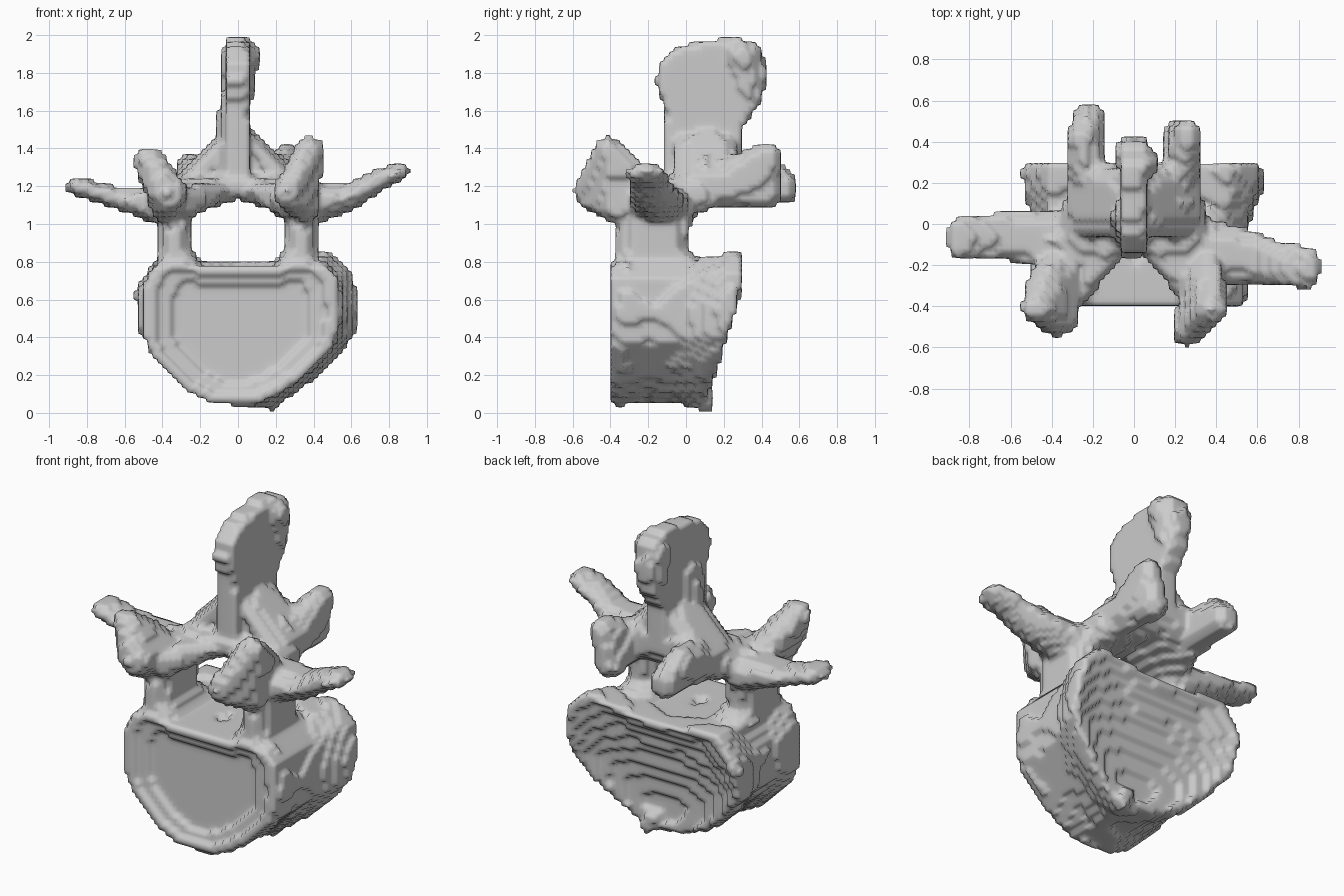
import bpy, bmesh
from mathutils import Vector

whole = bmesh.new()


def absorb(bm):
    """Add one closed part to the whole bone."""
    bmesh.ops.recalc_face_normals(bm, faces=bm.faces)
    me = bpy.data.meshes.new("part")
    bm.to_mesh(me)
    bm.free()
    whole.from_mesh(me)
    bpy.data.meshes.remove(me)


def hull(*balls):
    """Convex skin around ellipsoids (x, y, z, rx, ry, rz)."""
    ball = bmesh.new()
    bmesh.ops.create_icosphere(ball, subdivisions=2, radius=1)
    bm = bmesh.new()
    for x, y, z, rx, ry, rz in balls:
        for v in ball.verts:
            bm.verts.new((x + v.co.x * rx, y + v.co.y * ry, z + v.co.z * rz))
    ball.free()
    out = bmesh.ops.convex_hull(bm, input=bm.verts[:])
    extra = {g for g in out["geom_interior"] + out["geom_unused"]
             if isinstance(g, bmesh.types.BMVert)}
    bmesh.ops.delete(bm, geom=list(extra), context='VERTS')
    absorb(bm)


def limb(*balls):
    for a, b in zip(balls, balls[1:]):
        hull(a, b)


# Vertebral body: loft from front outline to slanted back outline, dished ends
front = [(-.44, .79), (-.2, .78), (0, .77), (.2, .78), (.46, .79), (.53, .7),
         (.54, .5), (.5, .34), (.36, .2), (.2, .09), (.08, .04), (-.12, .04),
         (-.28, .12), (-.44, .27), (-.51, .42), (-.51, .65)]
back = [(-.42, .84), (-.2, .82), (0, .8), (.2, .82), (.48, .86), (.61, .76),
        (.65, .58), (.63, .42), (.5, .25), (.34, .12), (.18, .02), (-.04, .05),
        (-.24, .13), (-.4, .27), (-.54, .45), (-.55, .65)]
# (blend front to back, outline scale, y push)
rings = [(0, .35, .055), (0, .7, .045), (0, .85, .02), (0, .95, 0), (0, 1, .015),
         (.12, 1.0, 0), (.35, .94, 0), (.6, .93, 0), (.82, .99, 0), (.95, 1, 0),
         (1, .96, 0), (1, .86, -.03), (1, .65, -.07), (1, .3, -.09)]
bm = bmesh.new()
loops = []
for t, s, dy in rings:
    loop = []
    for (fx, fz), (bx, bz) in zip(front, back):
        cx, cz = .02 + .03 * t, .46
        x = cx + (fx + (bx - fx) * t - cx) * s
        z = cz + (fz + (bz - fz) * t - cz) * s
        yb = min(.1 + .32 * z, .31)
        loop.append(bm.verts.new((x, -.405 + (yb + .405) * t + dy, z)))
    loops.append(loop)
n = len(front)
for a, b in zip(loops, loops[1:]):
    for i in range(n):
        bm.faces.new((a[i], a[(i + 1) % n], b[(i + 1) % n], b[i]))
bm.faces.new(loops[0])
bm.faces.new(loops[-1])
absorb(bm)
hull((.18, .1, .045, .04, .05, .045), (.15, .08, .12, .08, .06, .05))

# Spinous process: side outline (y, z) extruded across x, with a thick tip
side = [(-.12, 1.22), (-.11, 1.6), (-.16, 1.76), (-.135, 1.87), (-.05, 1.94),
        (.1, 1.97), (.28, 1.99), (.38, 1.95), (.43, 1.8), (.4, 1.65),
        (.3, 1.5), (.28, 1.22)]
bm = bmesh.new()
face = bm.faces.new([bm.verts.new((-.065, y, z)) for y, z in side])
ext = bmesh.ops.extrude_face_region(bm, geom=[face])["geom"]
bmesh.ops.translate(bm, vec=(.12, 0, 0),
                    verts=[g for g in ext if isinstance(g, bmesh.types.BMVert)])
absorb(bm)
hull((.02, .3, 1.89, .1, .11, .09), (-.02, .33, 1.87, .09, .09, .08),
     (0, .33, 1.66, .08, .07, .06))
hull((-.07, .0, 1.3, .04, .1, .1), (-.07, .04, 1.64, .035, .09, .06))
hull((0, .0, 1.25, .09, .12, .1), (0, .2, 1.28, .12, .11, .12),
     (0, .13, 1.46, .09, .16, .07))

for s in (-1, 1):
    # Pedicle, flared at its foot
    hull((s * .335, -.28, .8, .085, .11, .1), (s * .335, -.09, .8, .085, .1, .1),
         (s * .335, -.26, 1.08, .085, .1, .08), (s * .335, -.06, 1.08, .085, .1, .08))
    hull((s * .32, -.28, .79, .12, .12, .07), (s * .32, .0, .78, .13, .1, .07),
         (s * .34, -.2, .88, .08, .1, .08))
    # Lamina, its front web, and its flare up the spinous process
    hull((s * .32, -.15, 1.12, .07, .1, .1), (s * .27, .08, 1.16, .08, .1, .1),
         (0, -.04, 1.2, .06, .1, .07), (0, .18, 1.22, .06, .1, .08))
    hull((s * .27, -.32, 1.11, .06, .09, .09), (s * .25, -.05, 1.11, .07, .1, .08),
         (s * .06, -.05, 1.19, .05, .09, .06))
    hull((s * .25, .1, 1.22, .08, .12, .1), (s * .07, .1, 1.43, .06, .17, .06),
         (0, .18, 1.22, .06, .1, .08), (s * .2, .22, 1.24, .09, .09, .1),
         (s * .25, 0, 1.2, .07, .08, .08))

# Rear joint processes
hull((.24, .05, 1.15, .08, .1, .08), (.23, .28, 1.23, .1, .1, .14),
     (.2, .1, 1.25, .08, .1, .08))
hull((.23, .25, 1.23, .1, .08, .14), (.26, .43, 1.36, .075, .075, .075),
     (.22, .43, 1.16, .08, .08, .08))
hull((-.24, .05, 1.15, .08, .1, .08), (-.23, .28, 1.23, .1, .1, .13),
     (-.2, .1, 1.25, .08, .1, .08))
hull((-.23, .25, 1.23, .1, .08, .13), (-.25, .42, 1.3, .075, .075, .075),
     (-.22, .52, 1.19, .085, .08, .09))

# Front joint processes
hull((.38, -.41, 1.4, .075, .07, .07), (.26, -.53, 1.17, .075, .07, .09),
     (.33, -.22, 1.13, .1, .12, .11), (.35, -.38, 1.08, .08, .08, .07),
     (.38, -.25, 1.24, .06, .08, .08))
hull((-.47, -.41, 1.34, .085, .07, .07), (-.37, -.48, 1.16, .1, .07, .09),
     (-.35, -.22, 1.12, .1, .12, .11), (-.38, -.36, 1.08, .08, .08, .07),
     (-.43, -.25, 1.22, .08, .08, .08))

# Transverse processes
limb((.36, -.14, 1.1, .08, .17, .12), (.58, -.16, 1.14, .06, .13, .08),
     (.74, -.2, 1.23, .06, .11, .06), (.85, -.21, 1.275, .065, .11, .045))
limb((-.36, -.08, 1.09, .08, .16, .12), (-.58, -.06, 1.125, .06, .13, .07),
     (-.74, -.06, 1.165, .06, .11, .05), (-.85, -.07, 1.2, .065, .115, .055))

# Fuse all parts into one bone skin with fine scan-like terraces
mesh = bpy.data.meshes.new("vertebra")
whole.to_mesh(mesh)
whole.free()
bone = bpy.data.objects.new("vertebra", mesh)
bpy.context.collection.objects.link(bone)
fuse = bone.modifiers.new("fuse", 'REMESH')
fuse.mode = 'VOXEL'
fuse.voxel_size = .015
steps = bone.modifiers.new("terraces", 'REMESH')
steps.mode = 'BLOCKS'
steps.octree_depth = 7
steps.scale = .6
steps.use_smooth_shade = True
soft = bone.modifiers.new("soften", 'SMOOTH')
soft.factor = .5
soft.iterations = 3
